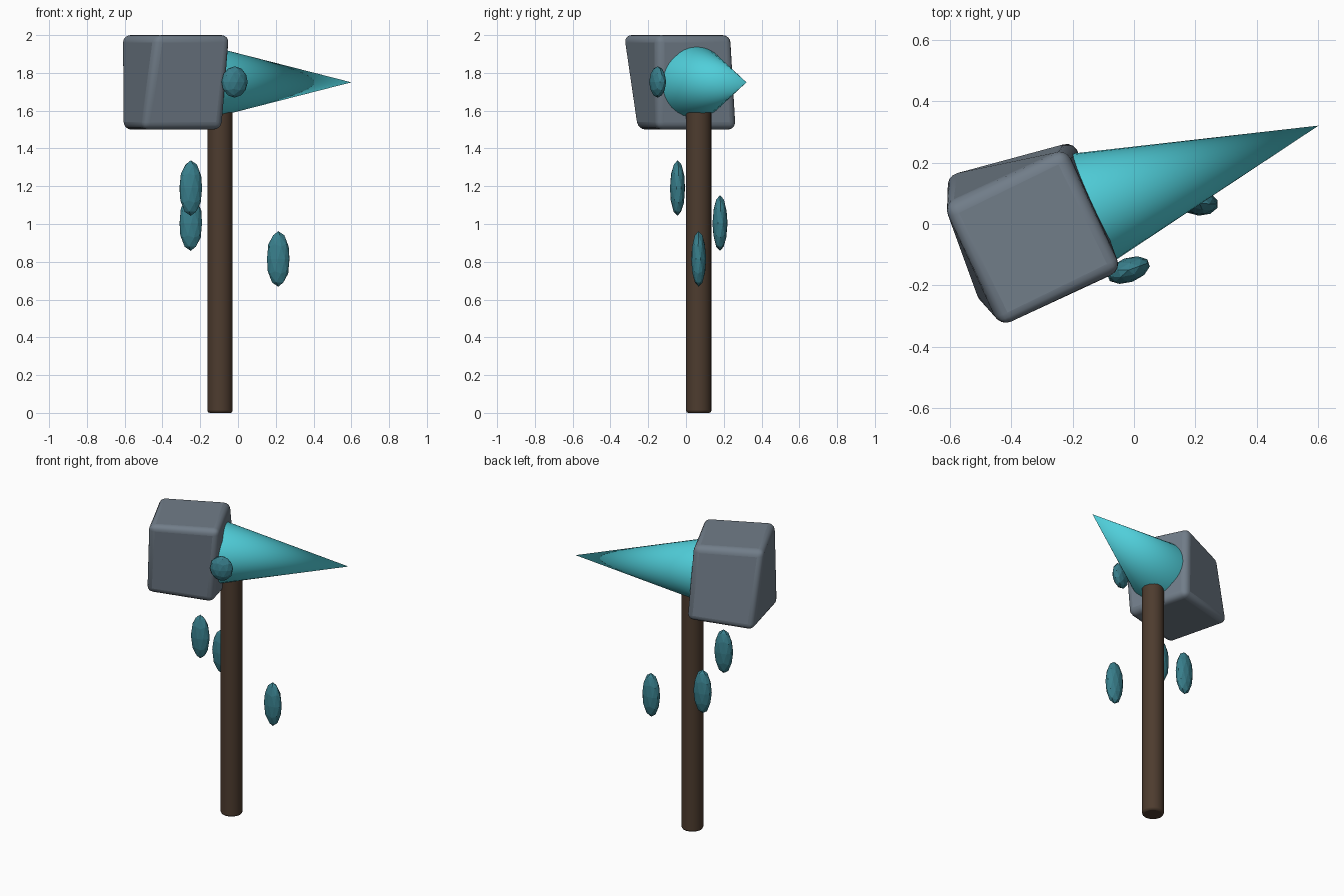
import bpy
from math import radians, cos, sin, pi
from mathutils import Matrix, Vector

if "Cube" in bpy.data.objects:
    bpy.data.objects.remove(bpy.data.objects["Cube"])

AXIS = Vector((-0.095, 0.067, 0))  # handle centre line, pivot of the twist


def twist_angle(z):
    return radians(20 + 24 * (z - 1.75))


def paint(obj, name, rgb):
    mat = bpy.data.materials.get(name) or bpy.data.materials.new(name)
    mat.diffuse_color = (*rgb, 1)
    mat.use_nodes = True
    mat.node_tree.nodes["Principled BSDF"].inputs["Base Color"].default_value = mat.diffuse_color
    obj.data.materials.append(mat)


def finish(name, color, rgb, smooth=True):
    obj = bpy.context.object
    obj.name = name
    paint(obj, color, rgb)
    if smooth:
        bpy.ops.object.shade_smooth_by_angle(angle=radians(40))
    return obj


def bevel(obj, width, segments):
    mod = obj.modifiers.new("bevel", 'BEVEL')
    mod.width = width
    mod.segments = segments
    mod.limit_method = 'ANGLE'
    mod.angle_limit = radians(50)


# handle
bpy.ops.mesh.primitive_cylinder_add(vertices=24, radius=0.067, depth=1.74,
                                    location=AXIS + Vector((0, 0, 0.87)))
bevel(finish("handle", "wood", (0.075, 0.045, 0.028)), 0.012, 2)

# hammer block, twisted around the handle
bpy.ops.mesh.primitive_cube_add(size=1)
block = finish("hammer_block", "stone", (0.165, 0.205, 0.25))
for v in block.data.vertices:
    p = Vector((v.co.x * 0.44 - 0.26, v.co.y * 0.44, v.co.z * 0.5 + 1.75))
    v.co = AXIS + Matrix.Rotation(twist_angle(p.z), 3, 'Z') @ p
bevel(block, 0.04, 4)

# spike opposite the block
length, back = 0.79, -0.05
a = twist_angle(1.75)
direction = Vector((cos(a), sin(a), 0))
bpy.ops.mesh.primitive_cone_add(vertices=32, radius1=0.19, radius2=0, depth=length)
spike = finish("spike", "crystal", (0.08, 0.62, 0.70))
spike.data.transform(Matrix.Translation(AXIS + direction * (back + length / 2) + Vector((0, 0, 1.75)))
                     @ Matrix.Rotation(a, 4, 'Z') @ Matrix.Rotation(pi / 2, 4, 'Y'))

# faceted shards floating round the hammer: centre, half sizes
shards = [((-0.25, -0.045, 1.19), (0.062, 0.04, 0.147)),
          ((-0.25, 0.18, 1.005), (0.062, 0.04, 0.147)),
          ((0.213, 0.067, 0.815), (0.062, 0.04, 0.147)),
          ((-0.018, -0.15, 1.752), (0.073, 0.04, 0.083))]
for i, (centre, size) in enumerate(shards):
    bpy.ops.mesh.primitive_ico_sphere_add(subdivisions=2, radius=1, location=centre,
                                          rotation=(0, 0, twist_angle(centre[2])))
    shard = finish(f"shard_{i + 1}", "dark_crystal", (0.04, 0.21, 0.26), smooth=False)
    shard.scale = size
